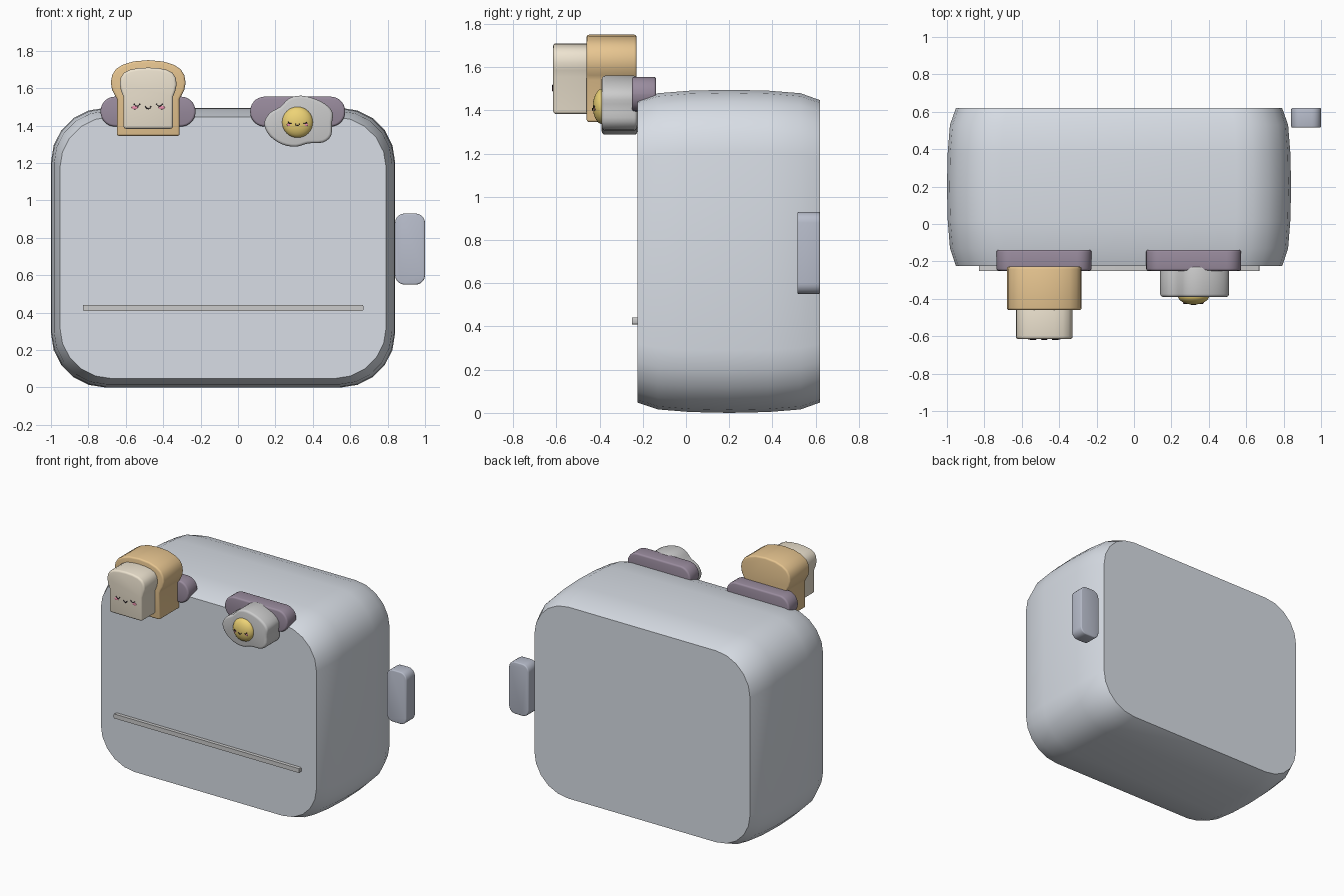
import bpy, bmesh, math

if "Cube" in bpy.data.objects:
    bpy.data.objects.remove(bpy.data.objects["Cube"])

def material(name, rgb):
    m = bpy.data.materials.new(name)
    m.diffuse_color = (*rgb, 1)
    m.use_nodes = True
    m.node_tree.nodes["Principled BSDF"].inputs["Base Color"].default_value = m.diffuse_color
    return m

SHELL = material("shell", (0.69, 0.73, 0.79))
LEVER = material("lever", (0.48, 0.51, 0.60))
SLOT = material("slot", (0.32, 0.26, 0.34))
CRUST = material("crust", (0.80, 0.56, 0.28))
CRUMB = material("crumb", (0.85, 0.77, 0.63))
YOLK = material("yolk", (0.85, 0.65, 0.18))
DARK = material("dark", (0.03, 0.02, 0.03))
PINK = material("pink", (0.90, 0.30, 0.45))

def rounded_rect(x0, x1, z0, z1, r, seg=5):
    pts = []
    for cx, cz, a0 in ((x1 - r, z1 - r, 0), (x0 + r, z1 - r, 90),
                       (x0 + r, z0 + r, 180), (x1 - r, z0 + r, 270)):
        for i in range(seg + 1):
            a = math.radians(a0 + 90 * i / seg)
            pts.append((cx + r * math.cos(a), cz + r * math.sin(a)))
    return pts

def loft(name, rings, mat=None, bevel=0, angle=40):
    """Skin a list of (y, xz outline) rings and cap both ends."""
    bm = bmesh.new()
    loops = [[bm.verts.new((x, y, z)) for x, z in pts] for y, pts in rings]
    for a, b in zip(loops, loops[1:]):
        for i in range(len(a)):
            j = (i + 1) % len(a)
            bm.faces.new((a[i], a[j], b[j], b[i]))
    bm.faces.new(loops[0])
    bm.faces.new(loops[-1])
    bmesh.ops.recalc_face_normals(bm, faces=bm.faces)
    me = bpy.data.meshes.new(name)
    bm.to_mesh(me)
    bm.free()
    ob = bpy.data.objects.new(name, me)
    bpy.context.collection.objects.link(ob)
    if mat:
        me.materials.append(mat)
    bpy.ops.object.select_all(action='DESELECT')
    ob.select_set(True)
    bpy.context.view_layer.objects.active = ob
    if bevel:
        mod = ob.modifiers.new("soft_rim", 'BEVEL')
        mod.width, mod.segments = bevel, 3
        mod.limit_method, mod.angle_limit = 'ANGLE', math.radians(50)
        bpy.ops.object.modifier_apply(modifier=mod.name)
    bpy.ops.object.shade_smooth_by_angle(angle=math.radians(angle))
    return ob

def prism(name, pts, y0, y1, mat=None, bevel=0):
    return loft(name, [(y0, pts), (y1, pts)], mat, bevel)

def ball(name, loc, scale, mat, seg=24):
    bpy.ops.mesh.primitive_uv_sphere_add(segments=seg, ring_count=seg // 2, radius=1,
                                         location=loc)
    ob = bpy.context.object
    ob.name, ob.scale = name, scale
    ob.data.materials.append(mat)
    bpy.ops.object.shade_smooth()

def smile(name, x, y, z, w, h):
    cu = bpy.data.curves.new(name, 'CURVE')
    cu.dimensions, cu.bevel_depth, cu.bevel_resolution = '3D', 0.003, 1
    sp = cu.splines.new('POLY')
    sp.points.add(6)
    for i, p in enumerate(sp.points):
        t = i / 3 - 1
        p.co = (x + t * w / 2, y, z + h * (t * t - 0.5), 1)
    cu.use_fill_caps = True
    cu.materials.append(DARK)
    bpy.context.collection.objects.link(bpy.data.objects.new(name, cu))

def face(prefix, x, y, z, gap, size, mouth_y, cheek_y):
    for side, s in (("left", -1), ("right", 1)):
        smile(f"{prefix}_{side}_eye", x + s * gap, y, z, size, size * 0.4)
        ball(f"{prefix}_{side}_cheek", (x + s * gap * 1.2, cheek_y, z - size * 0.4),
             (size * 0.5, 0.003, size * 0.28), PINK, 12)
    smile(f"{prefix}_mouth", x, mouth_y, z - size * 0.4, size * 0.9, size * 0.4)

# Barrel-sided toaster body
rings = []
for y, inset in ((-0.225, 0.048), (-0.13, 0.016), (0.02, 0.004), (0.2, 0),
                 (0.38, 0.004), (0.53, 0.016), (0.62, 0.048)):
    sx, sz = 1 - inset / 0.92, 1 - inset / 0.7475
    pts = rounded_rect(-0.92, 0.92, -0.7475, 0.7475, 0.29, 5)
    rings.append((y, [(-0.08 + x * sx, 0.7475 + z * sz) for x, z in pts]))
loft("toaster_body", rings, SHELL, angle=60)

# Side lever and front trim strip
prism("side_lever", rounded_rect(0.84, 1.0, 0.55, 0.93, 0.05), 0.515, 0.62, LEVER, 0.008)
prism("front_trim", rounded_rect(-0.83, 0.67, 0.41, 0.442, 0.006, 2), -0.25, -0.215)

# Bread slots
for name, x0 in (("left_slot", -0.735), ("right_slot", 0.065)):
    prism(name, rounded_rect(x0, x0 + 0.508, 1.395, 1.555, 0.078, 7), -0.25, -0.138,
          SLOT, 0.012)

# Toast: crust and crumb from mirrored half outlines
def bread(half):
    cx = -0.48
    return [(cx + x, z) for x, z in half] + [(cx - x, z) for x, z in half[-2::-1]]

crust = bread([(.168, 1.345), (.166, 1.54), (.178, 1.562), (.193, 1.59), (.2, 1.63),
               (.193, 1.67), (.173, 1.702), (.137, 1.725), (.08, 1.743), (0, 1.75)])
crumb = bread([(.132, 1.383), (.133, 1.555), (.145, 1.585), (.152, 1.62), (.147, 1.657),
               (.13, 1.682), (.1, 1.698), (.055, 1.707), (0, 1.71)])
prism("toast_crust", crust, -0.46, -0.228, CRUST, 0.012)
prism("toast_crumb", crumb, -0.615, -0.40, CRUMB, 0.014)
face("toast", -0.48, -0.616, 1.51, 0.06, 0.034, -0.616, -0.615)

# Fried egg: wavy white from a closed smooth interpolation of the outline
key = [(.14, 1.41), (.17, 1.468), (.225, 1.5), (.275, 1.547), (.34, 1.56), (.42, 1.54),
       (.48, 1.505), (.507, 1.465), (.502, 1.41), (.498, 1.347), (.455, 1.31),
       (.375, 1.305), (.31, 1.287), (.235, 1.3), (.17, 1.345)]
n, white = len(key), []
for i in range(n):
    p0, p1, p2, p3 = (key[(i + k) % n] for k in (-1, 0, 1, 2))
    for t in (0, 1 / 3, 2 / 3):
        white.append(tuple(0.5 * (2 * b + (c - a) * t + (2 * a - 5 * b + 4 * c - d) * t * t
                                  + (3 * b - a - 3 * c + d) * t ** 3)
                           for a, b, c, d in zip(p0, p1, p2, p3)))
prism("egg_white", white, -0.39, -0.225, None, 0.015)
ball("egg_yolk", (0.318, -0.385, 1.418), (0.083, 0.046, 0.083), YOLK, 32)
face("egg", 0.318, -0.425, 1.415, 0.037, 0.026, -0.431, -0.422)
